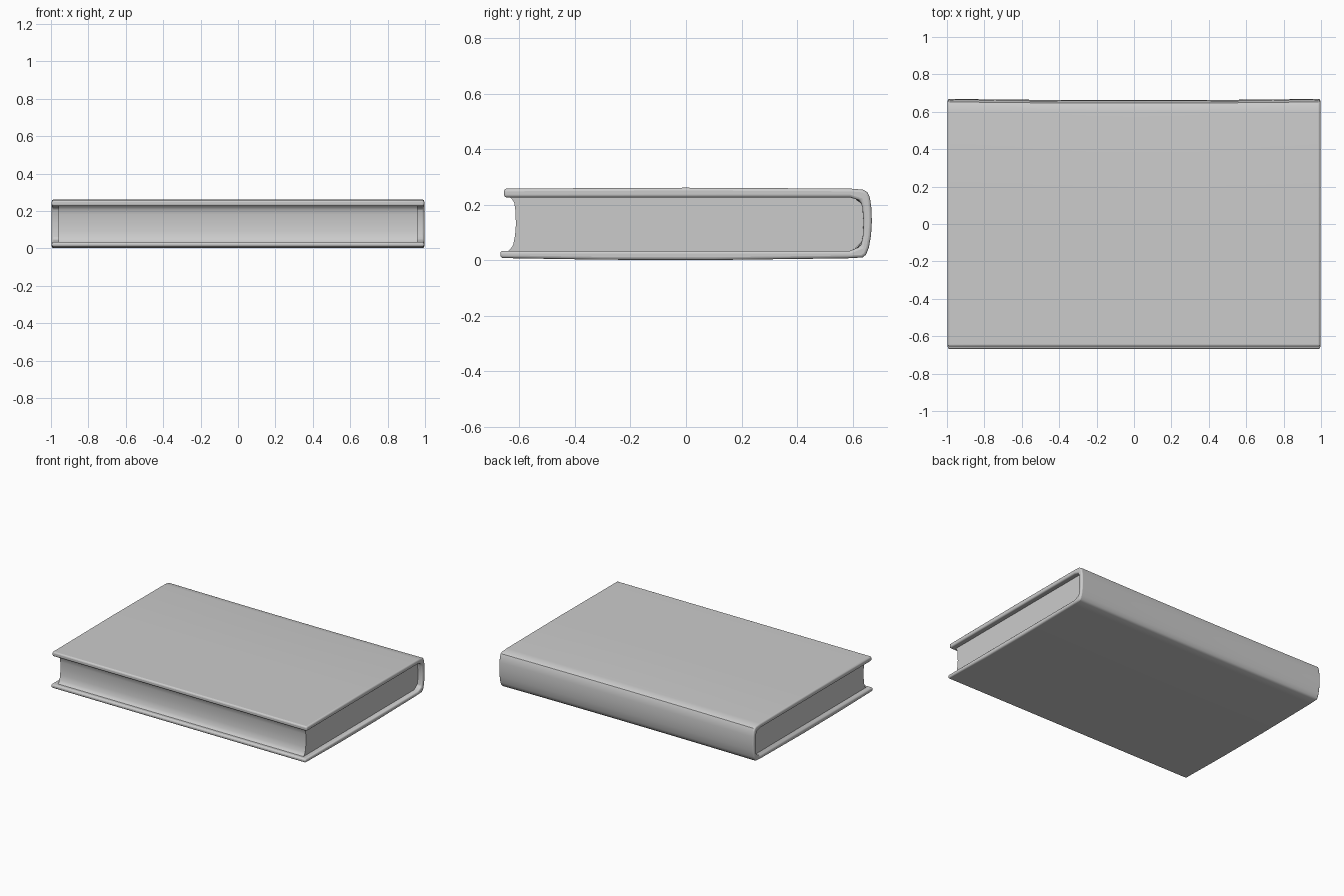
import bpy, bmesh

if "Cube" in bpy.data.objects:
    bpy.data.objects.remove(bpy.data.objects["Cube"])


def loft(name, profile, half_x, bow, bevel, steps=8):
    """Sweep a closed (y, z) profile along x; bow pushes the spine side out at both ends."""
    bm = bmesh.new()
    rings = []
    for i in range(steps + 1):
        t = -1 + 2 * i / steps
        rings.append([bm.verts.new((half_x * t, y + (bow * t * t if y > 0.6 else 0), z))
                      for y, z in profile])
    n = len(profile)
    for a, b in zip(rings, rings[1:]):
        for j in range(n):
            k = (j + 1) % n
            bm.faces.new((a[j], a[k], b[k], b[j]))
    bm.faces.new(rings[0])
    bm.faces.new(rings[-1][::-1])
    bmesh.ops.recalc_face_normals(bm, faces=bm.faces)
    mesh = bpy.data.meshes.new(name)
    bm.to_mesh(mesh)
    bm.free()
    obj = bpy.data.objects.new(name, mesh)
    bpy.context.collection.objects.link(obj)
    if bevel:
        mod = obj.modifiers.new("soft_edges", 'BEVEL')
        mod.width = bevel
        mod.segments = 3
        mod.limit_method = 'ANGLE'
        mod.angle_limit = 0.9
    bpy.ops.object.select_all(action='DESELECT')
    obj.select_set(True)
    bpy.context.view_layer.objects.active = obj
    bpy.ops.object.shade_smooth_by_angle(angle=0.6)
    return obj


# Hardback cover: bottom board, rounded spine and top board in one C-shaped section
outer = [(-0.668, 0.008), (-0.3, 0.002), (0.1, 0.001), (0.58, 0.007), (0.628, 0.010),
         (0.641, 0.020), (0.651, 0.045), (0.659, 0.09), (0.662, 0.14), (0.660, 0.19),
         (0.655, 0.225), (0.646, 0.245), (0.630, 0.254), (0.59, 0.258), (0.0, 0.261),
         (-0.655, 0.258)]
inner = [(-0.655, 0.226), (0.590, 0.226), (0.620, 0.215), (0.628, 0.19), (0.632, 0.14),
         (0.630, 0.09), (0.622, 0.05), (0.590, 0.034), (-0.668, 0.034)]
loft("cover", outer + inner, 0.996, 0.007, 0.010)

# Page block with a hollowed fore edge, flaring into the boards
pages = [(-0.645, 0.030), (-0.632, 0.040), (-0.622, 0.055), (-0.615, 0.09), (-0.612, 0.13),
         (-0.614, 0.18), (-0.618, 0.207), (-0.626, 0.220), (-0.638, 0.230),
         (0.59, 0.235), (0.638, 0.20), (0.642, 0.14), (0.638, 0.07), (0.59, 0.025)]
loft("page_block", pages, 0.96, 0.0, 0.0)
